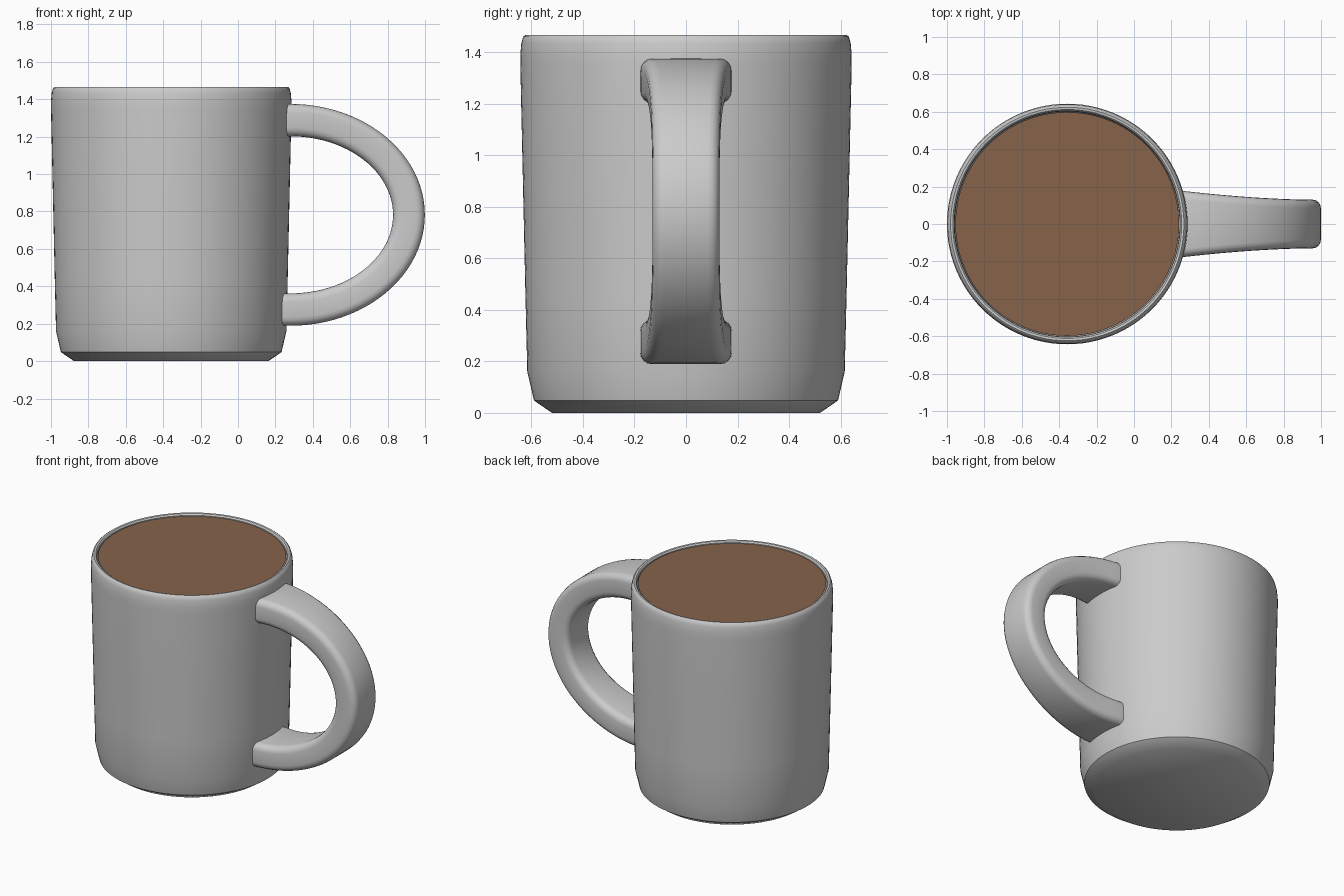
import bpy, bmesh, math

if "Cube" in bpy.data.objects:
    bpy.data.objects.remove(bpy.data.objects["Cube"])

CX = -0.357  # axis of the cup


def finish(bm, name, angle=38):
    bmesh.ops.remove_doubles(bm, verts=bm.verts, dist=1e-5)
    bmesh.ops.recalc_face_normals(bm, faces=bm.faces)
    me = bpy.data.meshes.new(name)
    bm.to_mesh(me)
    bm.free()
    ob = bpy.data.objects.new(name, me)
    bpy.context.collection.objects.link(ob)
    bpy.ops.object.select_all(action='DESELECT')
    ob.select_set(True)
    bpy.context.view_layer.objects.active = ob
    bpy.ops.object.shade_smooth_by_angle(angle=math.radians(angle))
    return ob


def loft(bm, rings):
    """Skin closed rings of equal length; return the vertex rings."""
    vr = [[bm.verts.new(p) for p in r] for r in rings]
    n = len(vr[0])
    for a, b in zip(vr, vr[1:]):
        for i in range(n):
            j = (i + 1) % n
            bm.faces.new((a[i], a[j], b[j], b[i]))
    return vr


def circle(r, z, n=96):
    return [(CX + r * math.cos(2 * math.pi * i / n),
             r * math.sin(2 * math.pi * i / n), z) for i in range(n)]


# Hollow cup: outer wall, rounded rim, inner wall
profile = [(0.52, 0), (0.59, 0.048), (0.616, 0.16), (0.623, 0.45),
           (0.633, 0.9), (0.643, 1.35), (0.643, 1.39), (0.639, 1.435),
           (0.632, 1.46), (0.624, 1.466), (0.612, 1.464), (0.604, 1.455),
           (0.602, 1.42), (0.585, 0.9), (0.565, 0.2), (0.52, 0.1)]
bm = bmesh.new()
rings = loft(bm, [circle(r, z) for r, z in profile])
bm.faces.new(rings[0])
bm.faces.new(rings[-1])
finish(bm, "cup")

# Drink surface
bm = bmesh.new()
bm.faces.new([bm.verts.new(p) for p in circle(0.598, 1.452)])
bmesh.ops.recalc_face_normals(bm, faces=bm.faces)
drink = finish(bm, "drink")
if drink.data.polygons[0].normal.z < 0:
    drink.data.flip_normals()
mat = bpy.data.materials.new("drink_brown")
mat.diffuse_color = (0.24, 0.125, 0.07, 1)
mat.use_nodes = True
mat.node_tree.nodes["Principled BSDF"].inputs["Base Color"].default_value = mat.diffuse_color
drink.data.materials.append(mat)


# Handle: rounded rectangle swept along a half ellipse, flaring at the cup
def handle_ring(x0, a, flare):
    ca, sa = math.cos(a), math.sin(a)
    w, b, pts = 0.13 + 0.045 * flare, 0.045, []
    for k, (sy, st) in enumerate([(1, 1), (-1, 1), (-1, -1), (1, -1)]):
        for s in range(5):
            t = math.pi / 2 * (k + s / 4)
            y = sy * (w - b) + b * math.cos(t)
            f = (st * (0.5 - 0.265) + 0.265 * math.sin(t)) + 0.5  # 0 inner, 1 outer
            rx, rz = 0.55 + 0.17 * f, 0.42 + 0.173 * f
            pts.append((x0 + rx * ca, y, 0.782 + rz * sa))
    return pts


N = 48
rings = [handle_ring(0.235, math.pi / 2, 1.05)]
for i in range(N + 1):
    a = math.pi / 2 - math.pi * i / N
    rings.append(handle_ring(0.279, a, (1 - math.cos(a)) ** 1.7))
rings.append(handle_ring(0.235, -math.pi / 2, 1.05))
bm = bmesh.new()
vr = loft(bm, rings)
bm.faces.new(vr[0])
bm.faces.new(vr[-1])
finish(bm, "handle")
